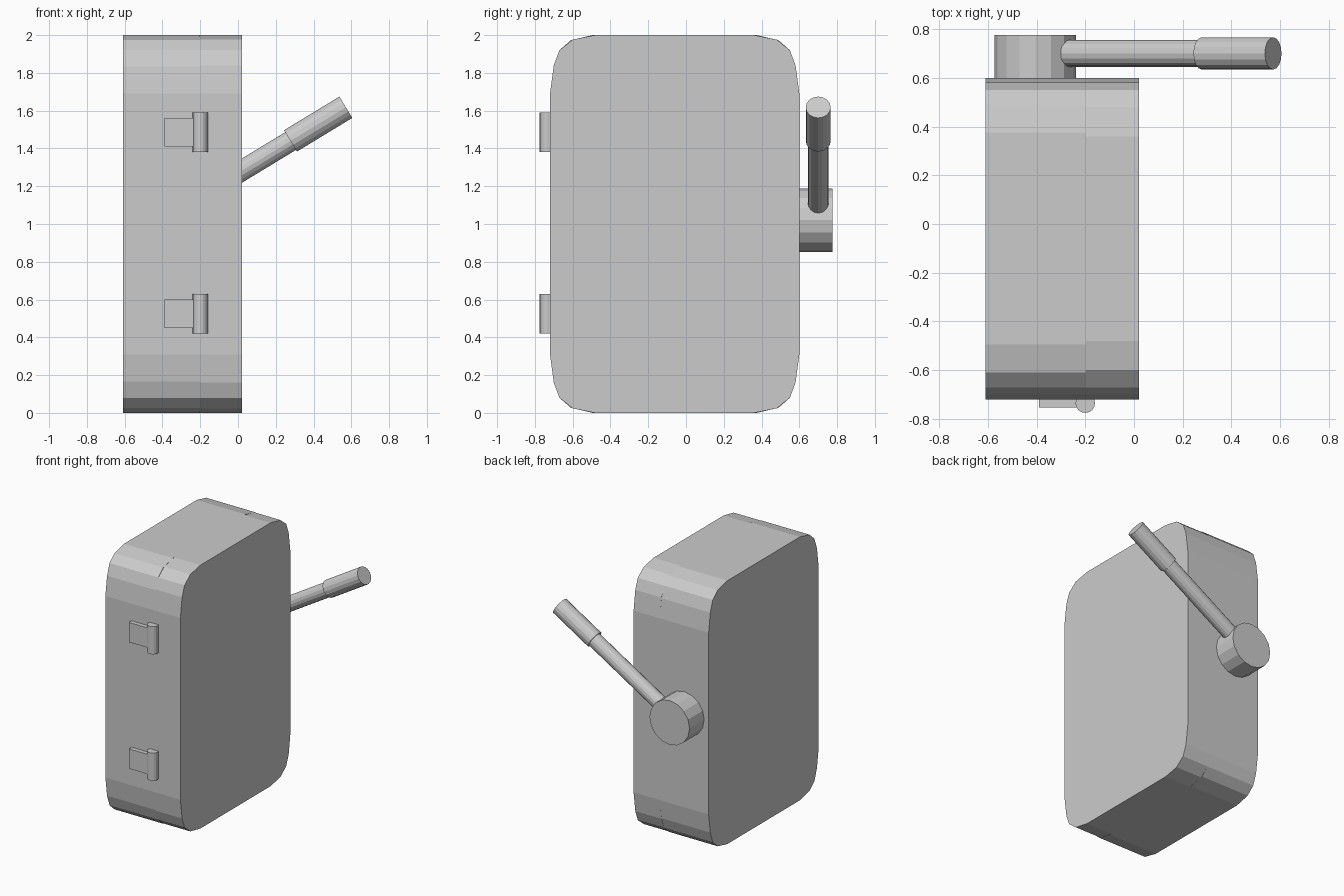
import bpy, bmesh
from math import radians
from mathutils import Vector

if "Cube" in bpy.data.objects:
    bpy.data.objects.remove(bpy.data.objects["Cube"])

BODY_Y, BODY_Z = -0.06, 1.0      # centre of the rounded profile
HALF_Y, HALF_Z = 0.66, 1.0


def new_object(name, bm):
    bmesh.ops.recalc_face_normals(bm, faces=bm.faces[:])
    mesh = bpy.data.meshes.new(name)
    bm.to_mesh(mesh)
    bm.free()
    obj = bpy.data.objects.new(name, mesh)
    bpy.context.collection.objects.link(obj)
    return obj


def rounded_slab(name, x0, x1, corner):
    """Extrude a rounded rectangle along x; corner = insets (y, z) from the sides."""
    q = [(HALF_Y - dy, HALF_Z - dz) for dy, dz in corner]
    ring = (q + [(-y, z) for y, z in reversed(q)]
            + [(-y, -z) for y, z in q] + [(y, -z) for y, z in reversed(q)])
    bm = bmesh.new()
    face = bm.faces.new([bm.verts.new((x0, BODY_Y + y, BODY_Z + z)) for y, z in ring])
    out = bmesh.ops.extrude_face_region(bm, geom=[face], use_keep_orig=True)
    verts = [g for g in out["geom"] if isinstance(g, bmesh.types.BMVert)]
    bmesh.ops.translate(bm, verts=verts, vec=(x1 - x0, 0, 0))
    return new_object(name, bm)


def rod(name, start, end, radius, sides=16):
    """Flat-sided cylinder between two points."""
    a, b = Vector(start), Vector(end)
    bm = bmesh.new()
    bmesh.ops.create_cone(bm, cap_ends=True, segments=sides,
                          radius1=radius, radius2=radius, depth=(b - a).length)
    obj = new_object(name, bm)
    obj.location = (a + b) / 2
    obj.rotation_euler = (b - a).to_track_quat('Z', 'Y').to_euler()
    return obj


def box(name, lo, hi):
    lo, hi = Vector(lo), Vector(hi)
    bm = bmesh.new()
    bmesh.ops.create_cube(bm, size=1)
    bmesh.ops.scale(bm, verts=bm.verts, vec=hi - lo)
    obj = new_object(name, bm)
    obj.location = (lo + hi) / 2
    return obj


# Case and door, meeting at a seam
rounded_slab("case", -0.61, -0.20,
             [(0, 0.31), (0.02, 0.165), (0.05, 0.08), (0.11, 0.027), (0.225, 0)])
rounded_slab("door", -0.20, 0.02,
             [(0, 0.31), (0.02, 0.16), (0.05, 0.08), (0.12, 0.024), (0.24, 0)])

# Hinges: a plate and a pin at two heights
for label, z in (("lower", 0.525), ("upper", 1.485)):
    box(f"{label}_hinge_plate", (-0.39, -0.753, z - 0.075), (-0.20, -0.71, z + 0.075))
    rod(f"{label}_hinge_pin", (-0.20, -0.735, z - 0.105), (-0.20, -0.735, z + 0.105), 0.04)

# Crank hub, lever and grip on the back side
hub = rod("crank_hub", (-0.405, 0.59, 1.02), (-0.405, 0.776, 1.02), 0.168)
rod("crank_lever", (-0.272, 0.70, 1.105), (0.30, 0.70, 1.452), 0.055)
rod("crank_grip", (0.278, 0.70, 1.44), (0.571, 0.70, 1.618), 0.066)
